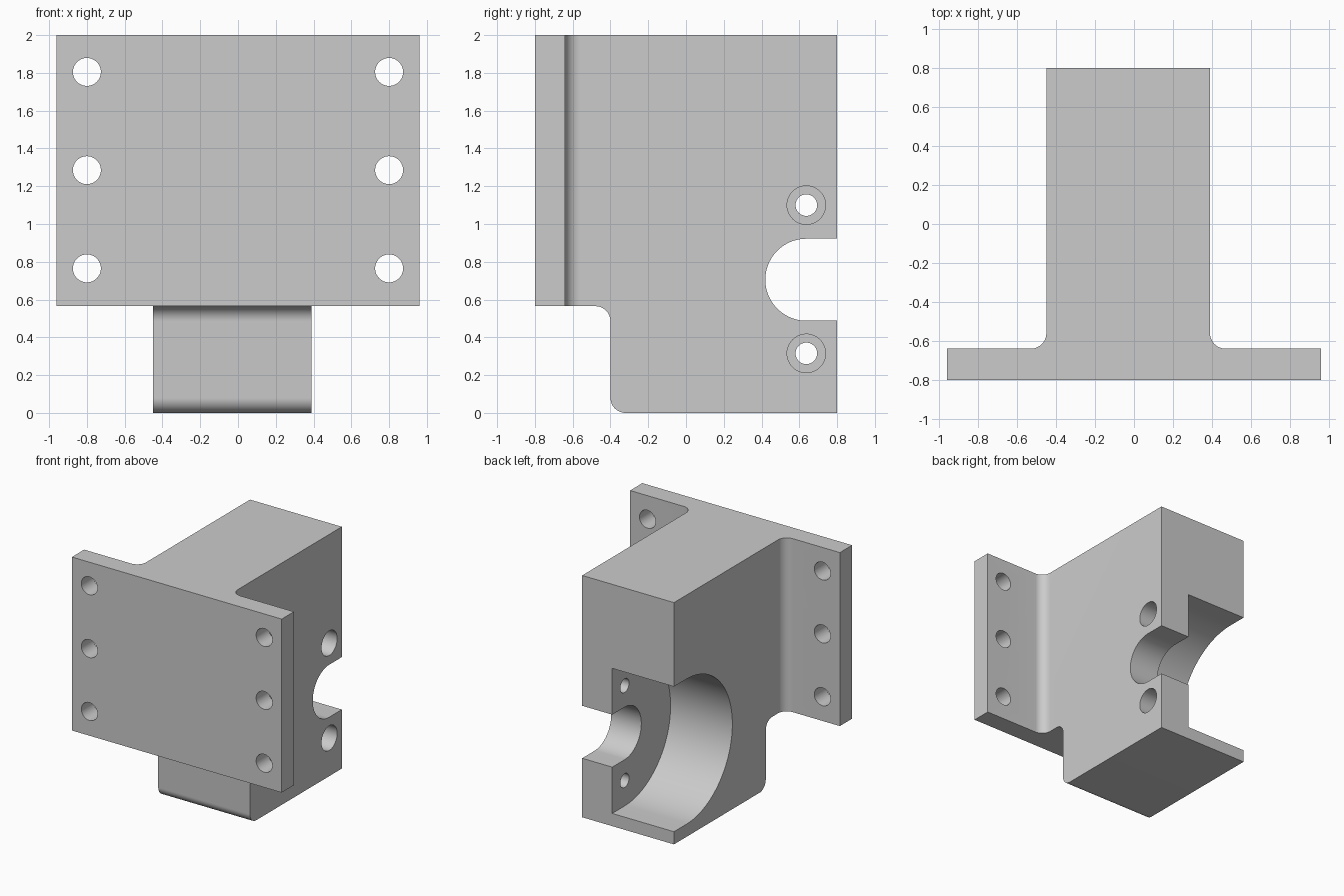
import bpy
import bmesh
from math import sin, cos, pi, radians
from mathutils import Vector

if "Cube" in bpy.data.objects:
    bpy.data.objects.remove(bpy.data.objects["Cube"], do_unlink=True)

# Main sizes
FLANGE_X, DEPTH_Y, TOP = 0.96, 0.8, 2.0
FLANGE_BACK, FLANGE_LOW = -0.64, 0.565
BLOCK_R, BLOCK_L, BLOCK_FRONT = -0.45, 0.39, -0.40
FILLET = 0.08
BORE_Y, BORE_Z = 0.637, 0.705
BORE_R, SLOT_R, BORE_END = 0.6, 0.217, 0.115

grey = bpy.data.materials.new("plain_grey")
grey.use_nodes = True
grey.diffuse_color = (0.6, 0.6, 0.6, 1)
grey.node_tree.nodes["Principled BSDF"].inputs["Base Color"].default_value = (0.6, 0.6, 0.6, 1)


def arc(cx, cy, r, start, end, steps):
    """Points on an arc, angles in degrees."""
    angles = [radians(start + (end - start) * i / steps) for i in range(steps + 1)]
    return [(cx + r * cos(a), cy + r * sin(a)) for a in angles]


def prism(name, outline, axis, low, high):
    """Extrude a 2D outline along x (outline in y, z), y (x, z) or z (x, y)."""
    place = {"x": lambda p, d: (d, p[0], p[1]),
             "y": lambda p, d: (p[0], d, p[1]),
             "z": lambda p, d: (p[0], p[1], d)}[axis]
    bm = bmesh.new()
    face = bm.faces.new([bm.verts.new(place(p, low)) for p in outline])
    top = bmesh.ops.extrude_face_region(bm, geom=[face])["geom"]
    shift = Vector(place((0, 0), high - low))
    bmesh.ops.translate(bm, vec=shift, verts=[v for v in top if isinstance(v, bmesh.types.BMVert)])
    bmesh.ops.recalc_face_normals(bm, faces=bm.faces)
    mesh = bpy.data.meshes.new(name)
    bm.to_mesh(mesh)
    bm.free()
    mesh.materials.append(grey)
    obj = bpy.data.objects.new(name, mesh)
    bpy.context.collection.objects.link(obj)
    return obj


def combine(target, tool, operation):
    """Apply a boolean and discard the tool."""
    tool.hide_render = True
    mod = target.modifiers.new("cut", "BOOLEAN")
    mod.object, mod.operation, mod.solver = tool, operation, "EXACT"
    bpy.context.view_layer.objects.active = target
    bpy.ops.object.modifier_apply(modifier=mod.name)
    bpy.data.objects.remove(tool, do_unlink=True)


def drill(target, axis, centre, radius, low, high):
    outline = arc(*centre, radius, 0, 360, 48)[:-1]
    combine(target, prism("drill", outline, axis, low, high), "DIFFERENCE")


def open_slot(target, radius, low, high):
    """Half-round slot that runs out through the back."""
    outline = arc(BORE_Y, BORE_Z, radius, 90, 270, 64)
    outline += [(1, BORE_Z - radius), (1, BORE_Z + radius)]
    combine(target, prism("slot", outline, "x", low, high), "DIFFERENCE")


# T-shaped plan: mounting flange, filleted web block
fy = FLANGE_BACK + FILLET
plan = [(-FLANGE_X, -DEPTH_Y), (FLANGE_X, -DEPTH_Y), (FLANGE_X, FLANGE_BACK)]
plan += arc(BLOCK_L + FILLET, fy, FILLET, 270, 180, 12)
plan += [(BLOCK_L, DEPTH_Y), (BLOCK_R, DEPTH_Y)]
plan += arc(BLOCK_R - FILLET, fy, FILLET, 0, -90, 12)
plan += [(-FLANGE_X, FLANGE_BACK)]
bracket = prism("mounting_bracket", plan, "z", -0.1, TOP + 0.1)

# Side outline: step under the flange with rounded corners
side = [(1, 0), (1, TOP), (-1, TOP), (-1, FLANGE_LOW)]
side += arc(BLOCK_FRONT - FILLET, FLANGE_LOW - FILLET, FILLET, 90, 0, 12)
side += arc(BLOCK_FRONT + FILLET, FILLET, FILLET, 180, 270, 12)
combine(bracket, prism("side_outline", side, "x", -1.2, 1.2), "INTERSECT")

# Large bore from the right, smaller slot through the left wall
open_slot(bracket, BORE_R, -1, BORE_END)
open_slot(bracket, SLOT_R, 0, 1)

# Counterbored screw holes in the left wall
for z in (0.315, 1.1):
    drill(bracket, "x", (BORE_Y, z), 0.057, 0, 1)
    drill(bracket, "x", (BORE_Y, z), 0.102, BLOCK_L - 0.14, 1)

# Flange mounting holes
for x in (-0.8, 0.8):
    for z in (0.765, 1.285, 1.805):
        drill(bracket, "y", (x, z), 0.074, -1, -0.6)

# Shading
bpy.ops.object.select_all(action="DESELECT")
bracket.select_set(True)
bpy.context.view_layer.objects.active = bracket
bpy.ops.object.shade_smooth_by_angle(angle=radians(30))
